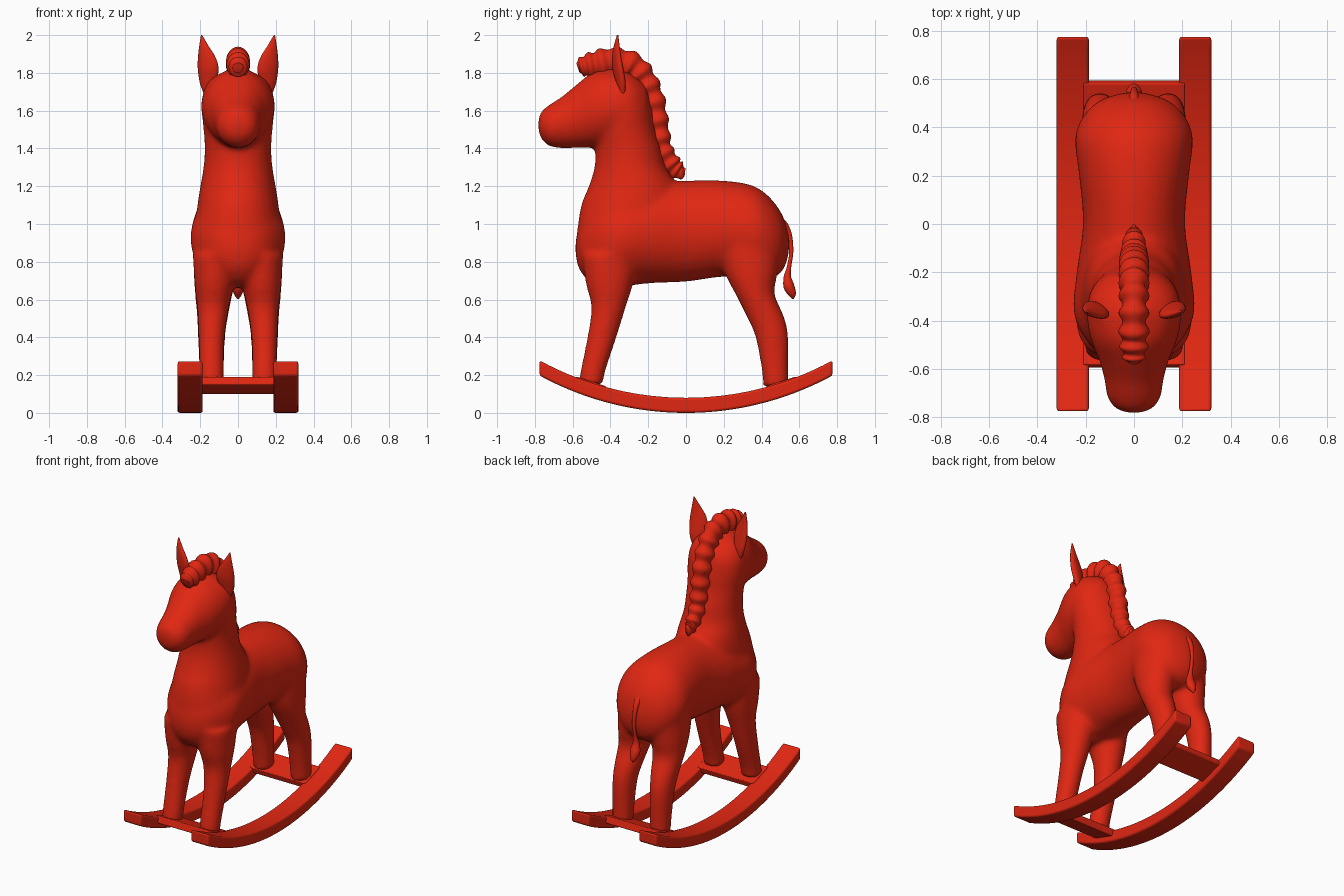
import bpy, bmesh
from math import sin, cos, pi, sqrt, atan
from mathutils import Vector

if "Cube" in bpy.data.objects:
    bpy.data.objects.remove(bpy.data.objects["Cube"])

X, Y, Z = Vector((1, 0, 0)), Vector((0, 1, 0)), Vector((0, 0, 1))
red = bpy.data.materials.new("red_paint")
red.diffuse_color = (0.75, 0.02, 0.006, 1)
red.use_nodes = True
red.node_tree.nodes["Principled BSDF"].inputs["Base Color"].default_value = red.diffuse_color


def finish(bm, name):
    bmesh.ops.recalc_face_normals(bm, faces=bm.faces)
    me = bpy.data.meshes.new(name)
    bm.to_mesh(me)
    bm.free()
    ob = bpy.data.objects.new(name, me)
    bpy.context.collection.objects.link(ob)
    me.materials.append(red)
    return ob


def smooth_path(pts, steps):
    """Catmull-Rom through tuples of any length."""
    p = [pts[0]] + list(pts) + [pts[-1]]
    out = []
    for i in range(1, len(p) - 2):
        for k in range(steps):
            t = k / steps
            out.append([0.5 * (2 * b + (c - a) * t + (2 * a - 5 * b + 4 * c - d) * t * t
                               + (3 * b - a - 3 * c + d) * t ** 3)
                        for a, b, c, d in zip(p[i - 1], p[i], p[i + 1], p[i + 2])])
    return out + [list(pts[-1])]


def loft(bm, pts, u=X, v=None, steps=6, sides=28, waves=0, amp=0.0):
    """Skin ellipses (x, y, z, radius_u, radius_v); v follows the path if not given."""
    path = smooth_path(pts, steps)
    rings, n = [], len(path)
    for i, (x, y, z, ru, rv) in enumerate(path):
        axis = v
        if axis is None:
            tan = Vector(path[min(i + 1, n - 1)][:3]) - Vector(path[max(i - 1, 0)][:3])
            axis = u.cross(tan).normalized()
        k = 1 + amp * sin(2 * pi * waves * i / (n - 1))
        ru, rv = max(ru, .002) * (1 + 1.3 * (k - 1)), max(rv, .002) * k
        rings.append([bm.verts.new(Vector((x, y, z)) + u * ru * cos(2 * pi * j / sides)
                                   + axis * rv * sin(2 * pi * j / sides)) for j in range(sides)])
    for a, b in zip(rings, rings[1:]):
        for j in range(sides):
            k = (j + 1) % sides
            bm.faces.new((a[j], a[k], b[k], b[j]))
    bm.faces.new(rings[0])
    bm.faces.new(rings[-1])


def smooth_shade(ob):
    for p in ob.data.polygons:
        p.use_smooth = True


# Horse body: torso, neck, head and legs fused into one skin
bm = bmesh.new()
loft(bm, [(0, -.585, .87, .03, .04), (0, -.56, .88, .11, .13), (0, -.49, .90, .19, .22),
          (0, -.37, .92, .25, .255), (0, -.2, .95, .238, .265), (0, 0, .962, .212, .268),
          (0, .2, .975, .228, .255), (0, .35, .955, .245, .25), (0, .44, .925, .215, .22),
          (0, .51, .90, .145, .15), (0, .545, .89, .04, .05)], v=Z)
loft(bm, [(0, -.35, .80, .20, .20), (0, -.33, .95, .23, .245), (0, -.29, 1.1, .215, .265),
          (0, -.28, 1.2, .2, .235), (0, -.295, 1.3, .183, .19), (0, -.305, 1.4, .177, .175),
          (0, -.325, 1.5, .183, .165), (0, -.335, 1.6, .193, .16), (0, -.35, 1.7, .185, .15),
          (0, -.37, 1.77, .14, .12), (0, -.385, 1.82, .05, .05)], v=Y)
loft(bm, [(0, -.782, 1.525, .03, .03), (0, -.765, 1.523, .075, .075), (0, -.72, 1.522, .11, .112),
          (0, -.65, 1.54, .122, .14), (0, -.57, 1.575, .142, .172), (0, -.49, 1.605, .175, .2),
          (0, -.4, 1.62, .195, .2), (0, -.3, 1.62, .185, .18), (0, -.21, 1.62, .12, .12)], v=Z)
for s in (1, -1):
    loft(bm, [(s * .14, -.5, .15, .066, .066), (s * .14, -.495, .21, .066, .066),
              (s * .14, -.445, .4, .07, .078), (s * .132, -.41, .56, .085, .092),
              (s * .125, -.405, .68, .105, .125), (s * .12, -.4, .84, .12, .15)], v=Y)
    loft(bm, [(s * .14, .475, .14, .066, .07), (s * .14, .473, .21, .066, .07),
              (s * .14, .455, .4, .072, .088), (s * .135, .42, .51, .083, .1),
              (s * .128, .365, .63, .1, .105), (s * .12, .345, .74, .115, .14),
              (s * .11, .33, .9, .125, .17)], v=Y)
body = finish(bm, "horse_body")
remesh = body.modifiers.new("fuse", 'REMESH')
remesh.mode = 'VOXEL'
remesh.voxel_size = .014
remesh.use_smooth_shade = True
soft = body.modifiers.new("soften", 'SMOOTH')
soft.factor = .5
soft.iterations = 16
smooth_shade(body)

# Ears: thin leaves leaning outwards
for s, side in ((1, "left"), (-1, "right")):
    bm = bmesh.new()
    u = Vector((1, s * .35, 0)).normalized()
    loft(bm, [(s * .17, -.335, 1.69, .012, .012), (s * .16, -.345, 1.75, .045, .022),
              (s * .158, -.36, 1.82, .058, .024), (s * .165, -.367, 1.88, .05, .02),
              (s * .18, -.367, 1.94, .027, .014), (s * .193, -.362, 2.0, .003, .004)],
         u=u, v=Z.cross(u), sides=20)
    smooth_shade(finish(bm, side + "_ear"))

# Mane: rippled roll from the forelock down the neck
bm = bmesh.new()
loft(bm, [(0, -.572, 1.825, .02, .022), (0, -.55, 1.832, .045, .05), (0, -.48, 1.845, .056, .068),
          (0, -.38, 1.86, .056, .072), (0, -.285, 1.835, .056, .07), (0, -.22, 1.76, .056, .065),
          (0, -.175, 1.65, .055, .062), (0, -.15, 1.52, .054, .058), (0, -.125, 1.4, .05, .052),
          (0, -.075, 1.315, .042, .05), (0, -.035, 1.28, .026, .045), (0, -.005, 1.275, .008, .022)],
     steps=14, sides=24, waves=15, amp=.11)
smooth_shade(finish(bm, "mane"))

# Tail: thin cord with a tuft
bm = bmesh.new()
loft(bm, [(0, .475, 1.03, .03, .03), (0, .525, .99, .02, .018), (0, .55, .93, .014, .013),
          (0, .557, .85, .012, .011), (0, .545, .77, .013, .012), (0, .537, .72, .023, .02),
          (0, .545, .67, .033, .029), (0, .562, .63, .022, .021), (0, .567, .603, .004, .004)],
     sides=18)
smooth_shade(finish(bm, "tail"))


def bevel(ob):
    b = ob.modifiers.new("bevel", 'BEVEL')
    b.width = .012
    b.segments = 3
    b.limit_method = 'ANGLE'


# Rockers: curved runners on both sides
R, HALF, THICK, N = 1.62, .775, .08, 32
for s, side in ((1, "left"), (-1, "right")):
    bm = bmesh.new()
    rings = []
    for i in range(N + 1):
        y = HALF * (2 * i / N - 1)
        z = R - sqrt(R * R - y * y)
        rings.append([bm.verts.new((s * x, y, z + h)) for x, h in
                      ((.187, 0), (.32, 0), (.32, THICK), (.187, THICK))])
    for a, b in zip(rings, rings[1:]):
        for j in range(4):
            bm.faces.new((a[j], a[j - 1], b[j - 1], b[j]))
    bm.faces.new(rings[0])
    bm.faces.new(rings[-1])
    runner = finish(bm, side + "_rocker")
    bevel(runner)
    smooth_shade(runner)
    runner.data.set_sharp_from_angle(angle=.5)

# Cross slats under the feet, tangent to the rockers
for s, end in ((-1, "front"), (1, "rear")):
    bm = bmesh.new()
    bmesh.ops.create_cube(bm, size=1)
    bmesh.ops.scale(bm, verts=bm.verts, vec=(.42, .17, .045))
    slat = finish(bm, end + "_slat")
    slat.location = (0, s * .508, .145)
    slat.rotation_euler.x = s * atan(.33)
    bevel(slat)
    slat.modifiers["bevel"].width = .006
